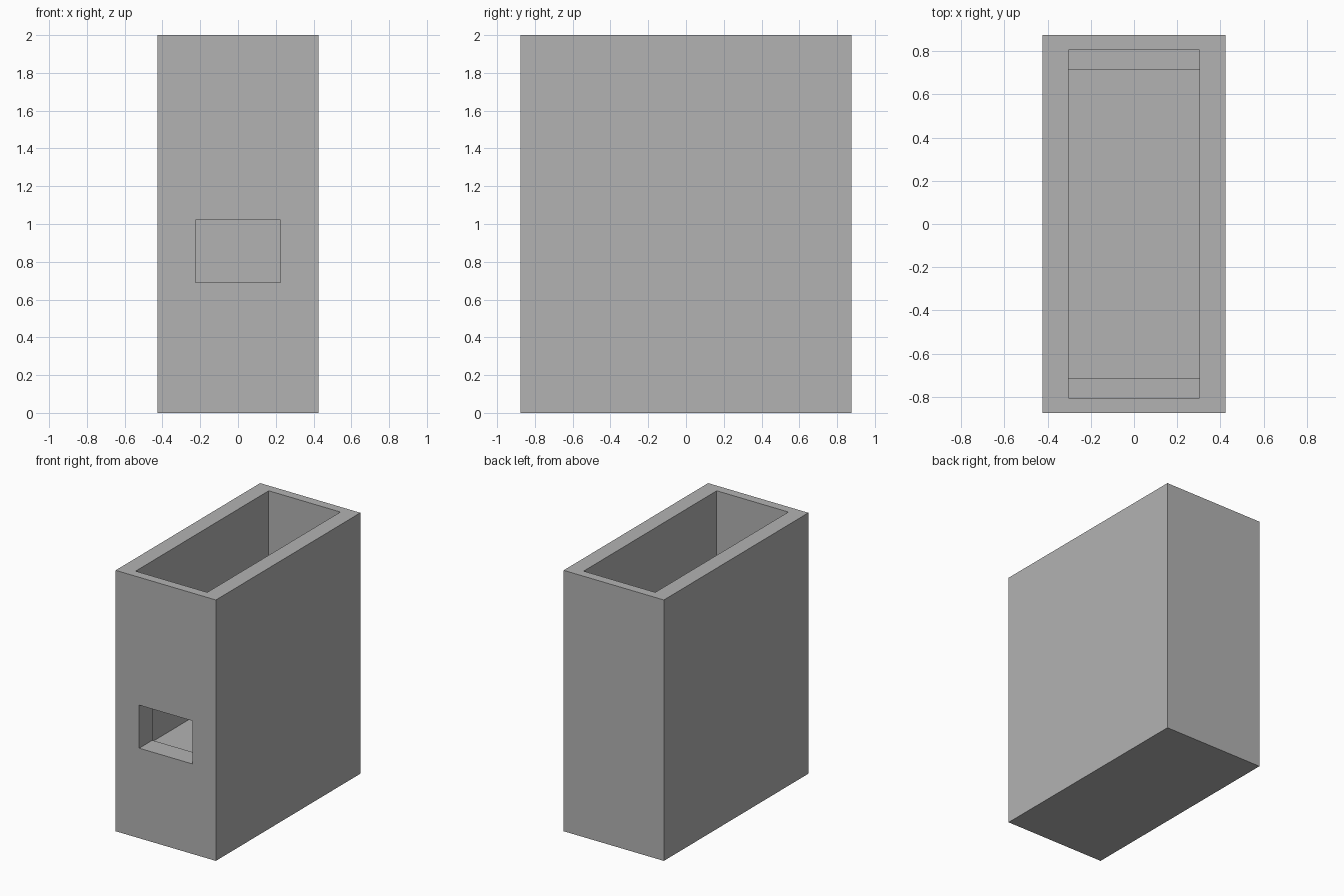
import bpy

old = bpy.data.objects.get("Cube")
if old:
    bpy.data.objects.remove(old, do_unlink=True)

grey = bpy.data.materials.new("plain_grey")
grey.use_nodes = True
colour = (0.45, 0.45, 0.45, 1)
grey.diffuse_color = colour
grey.node_tree.nodes["Principled BSDF"].inputs["Base Color"].default_value = colour


def box(name, x, y, z):
    """Axis-aligned box from (min, max) pairs."""
    spans = (x, y, z)
    bpy.ops.mesh.primitive_cube_add(size=1, location=[(a + b) / 2 for a, b in spans])
    ob = bpy.context.object
    ob.name = name
    ob.scale = [b - a for a, b in spans]
    bpy.ops.object.transform_apply(location=False, rotation=False, scale=True)
    ob.data.materials.append(grey)
    return ob


def cut(target, cutter):
    """Subtract the cutter and remove it."""
    mod = target.modifiers.new(cutter.name, 'BOOLEAN')
    mod.operation = 'DIFFERENCE'
    mod.solver = 'EXACT'
    mod.object = cutter
    bpy.context.view_layer.objects.active = target
    bpy.ops.object.modifier_apply(modifier=mod.name)
    bpy.data.objects.remove(cutter, do_unlink=True)


FLOOR, LEDGE = 0.615, 1.2

# Solid outer block
housing = box("housing", (-0.425, 0.425), (-0.875, 0.875), (0, 2))

# Wide upper chamber, then the shorter lower chamber that leaves end ledges
cut(housing, box("upper_chamber", (-0.304, 0.304), (-0.806, 0.806), (LEDGE, 2.1)))
cut(housing, box("lower_chamber", (-0.304, 0.304), (-0.715, 0.715), (FLOOR, LEDGE + 0.1)))

# Front opening through the thick lower wall
cut(housing, box("front_opening", (-0.225, 0.225), (-1, -0.6), (0.69, 1.02)))
